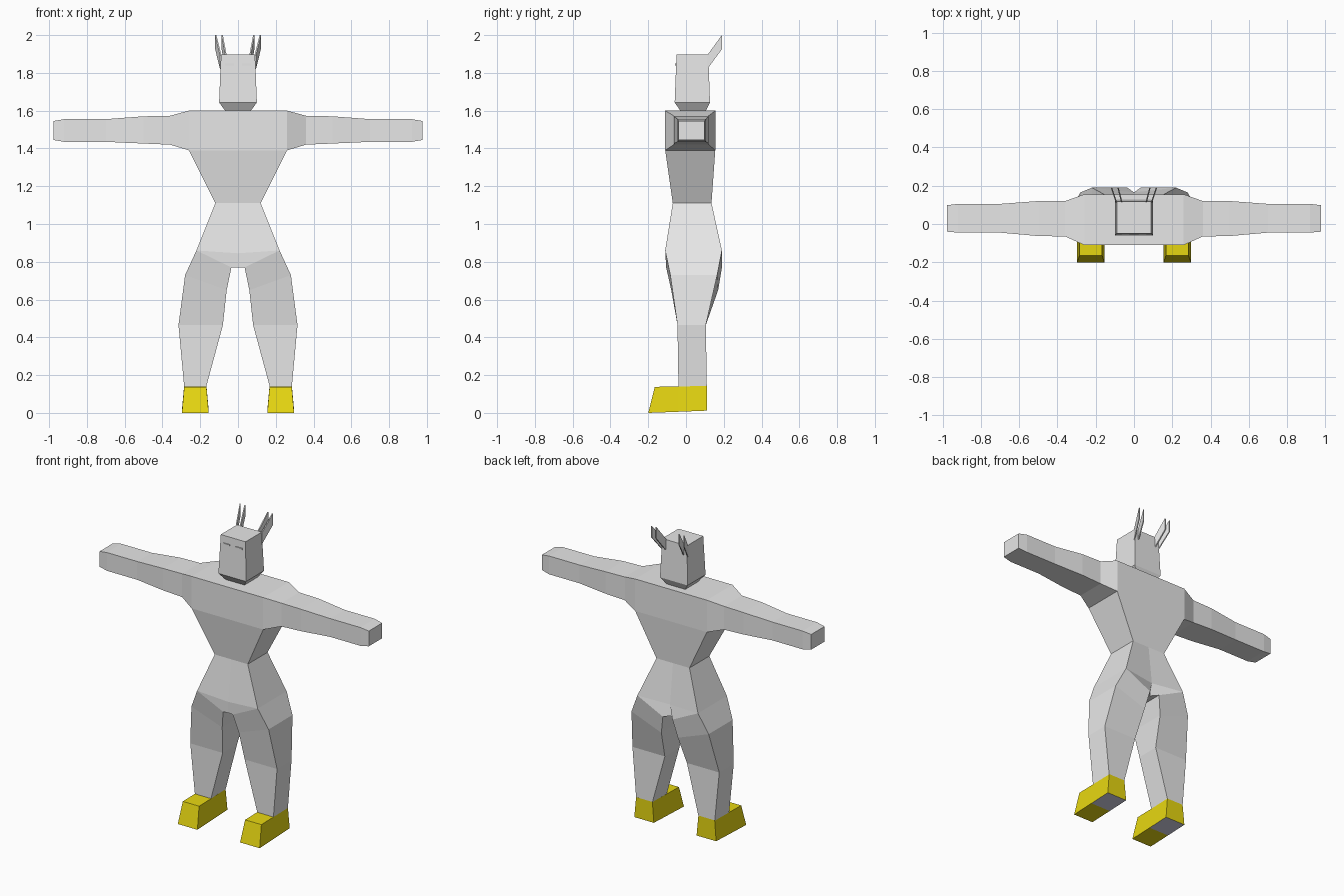
import bpy, bmesh

if "Cube" in bpy.data.objects:
    bpy.data.objects.remove(bpy.data.objects["Cube"])


def material(name, rgb):
    m = bpy.data.materials.new(name)
    m.diffuse_color = (*rgb, 1)
    m.use_nodes = True
    m.node_tree.nodes["Principled BSDF"].inputs["Base Color"].default_value = m.diffuse_color
    return m


GREY = material("light grey", (0.8, 0.8, 0.8))
YELLOW = material("yellow", (0.87, 0.74, 0.006))
SOLE = material("bluish grey", (0.78, 0.78, 0.93))


def quad(bm, *pts):
    return bm.faces.new([bm.verts.new(p) for p in pts])


def loft(bm, rings, closed=True, cap_start=False, cap_end=False):
    """Skin a run of rings; open rings make a strip."""
    n = len(rings[0])
    for a, b in zip(rings, rings[1:]):
        for i in range(n if closed else n - 1):
            j = (i + 1) % n
            quad(bm, a[i], a[j], b[j], b[i])
    if cap_start:
        quad(bm, *rings[0])
    if cap_end:
        quad(bm, *rings[-1])


def finish(name, bm, mats, mirror=True):
    bmesh.ops.remove_doubles(bm, verts=bm.verts, dist=0.0005)
    bmesh.ops.recalc_face_normals(bm, faces=bm.faces)
    me = bpy.data.meshes.new(name)
    bm.to_mesh(me)
    bm.free()
    for m in mats:
        me.materials.append(m)
    ob = bpy.data.objects.new(name, me)
    bpy.context.collection.objects.link(ob)
    if mirror:
        mod = ob.modifiers.new("mirror", 'MIRROR')
        mod.use_clip = True
    return ob


def flat_ring(x0, x1, y0, y1, z):
    return [(x0, y0, z), (x1, y0, z), (x1, y1, z), (x0, y1, z)]


def arm_ring(x, y0, y1, z0, z1):
    return [(x, y0, z0), (x, y1, z0), (x, y1, z1), (x, y0, z1)]


# Body: right half of torso, pelvis, arm and leg as one skin
bm = bmesh.new()
hip_f, hip_b = (0.22, -0.11, 0.86), (0.22, 0.19, 0.86)
mid_f, mid_b = (0, -0.105, 0.845), (0, 0.165, 0.85)
crotch_f, crotch_b = (0.035, -0.105, 0.77), (0.035, 0.19, 0.77)
base_f, base_b = (0, -0.1, 0.77), (0, 0.15, 0.77)

# torso strip, front centre round to back centre
torso = [flat_ring(0, 0.26, -0.11, 0.155, 1.6),
         flat_ring(0, 0.26, -0.11, 0.155, 1.39),
         flat_ring(0, 0.12, -0.07, 0.135, 1.11),
         [mid_f, hip_f, hip_b, mid_b]]
for a, b in zip(torso, torso[1:]):
    for i in range(3):
        if i == 1 and a is torso[0]:
            continue  # shoulder opening for the arm
        quad(bm, a[i], a[i + 1], b[i + 1], b[i])
quad(bm, *torso[0])

# pelvis
quad(bm, mid_f, hip_f, crotch_f, base_f)
quad(bm, mid_b, hip_b, crotch_b, base_b)
quad(bm, base_f, crotch_f, crotch_b, base_b)

# arm
loft(bm, [arm_ring(0.26, -0.11, 0.155, 1.39, 1.6),
          arm_ring(0.36, -0.065, 0.12, 1.42, 1.573),
          arm_ring(0.50, -0.063, 0.12, 1.426, 1.57),
          arm_ring(0.70, -0.045, 0.105, 1.435, 1.555),
          arm_ring(0.92, -0.045, 0.105, 1.435, 1.555),
          arm_ring(0.977, -0.04, 0.098, 1.445, 1.545)], cap_end=True)

# leg
loft(bm, [[crotch_f, hip_f, hip_b, crotch_b],
          [(0.06, -0.078, 0.65), (0.28, -0.083, 0.73),
           (0.28, 0.165, 0.73), (0.06, 0.17, 0.65)],
          flat_ring(0.08, 0.315, -0.045, 0.105, 0.465),
          flat_ring(0.168, 0.285, -0.04, 0.11, 0.14)])
finish("body", bm, [GREY])

# Feet: heel block and toe block, with a separate colour under the heel
bm = bmesh.new()


def foot_ring(y_top, y_bot, z_top, z_bot):
    return [(0.155, y_bot, z_bot), (0.297, y_bot, z_bot),
            (0.285, y_top, z_top), (0.167, y_top, z_top)]


loft(bm, [foot_ring(0.11, 0.112, 0.145, 0.012),
          foot_ring(-0.04, -0.04, 0.14, 0.006),
          foot_ring(-0.165, -0.2, 0.138, 0.0)], cap_start=True, cap_end=True)
bmesh.ops.remove_doubles(bm, verts=bm.verts, dist=0.0005)
for f in bm.faces:
    c = f.calc_center_median()
    if c.z < 0.03 and c.y > 0:
        f.material_index = 1
finish("feet", bm, [YELLOW, SOLE])

# Head with tapered jaw
bm = bmesh.new()
loft(bm, [flat_ring(-0.068, 0.068, -0.03, 0.105, 1.6),
          flat_ring(-0.1, 0.1, -0.06, 0.127, 1.643),
          flat_ring(-0.09, 0.09, -0.05, 0.118, 1.897)],
     cap_start=True, cap_end=True)
finish("head", bm, [GREY], mirror=False)

# Eye slits
bm = bmesh.new()
loft(bm, [flat_ring(0.022, 0.068, -0.058, -0.05, 1.84),
          flat_ring(0.022, 0.068, -0.058, -0.05, 1.85)],
     cap_start=True, cap_end=True)
finish("eyes", bm, [GREY])

# Ears: two thin swept blades on each side
bm = bmesh.new()
for x, tip in ((0.06, 0.08), (0.088, 0.114)):
    rings = []
    for dx in (0, 0.007):
        rings.append([(x + dx, 0.112, 1.82), (tip + dx, 0.19, 1.925),
                      (tip + dx, 0.19, 2.0), (x + dx, 0.112, 1.893)])
    loft(bm, rings, cap_start=True, cap_end=True)
finish("ears", bm, [GREY])
